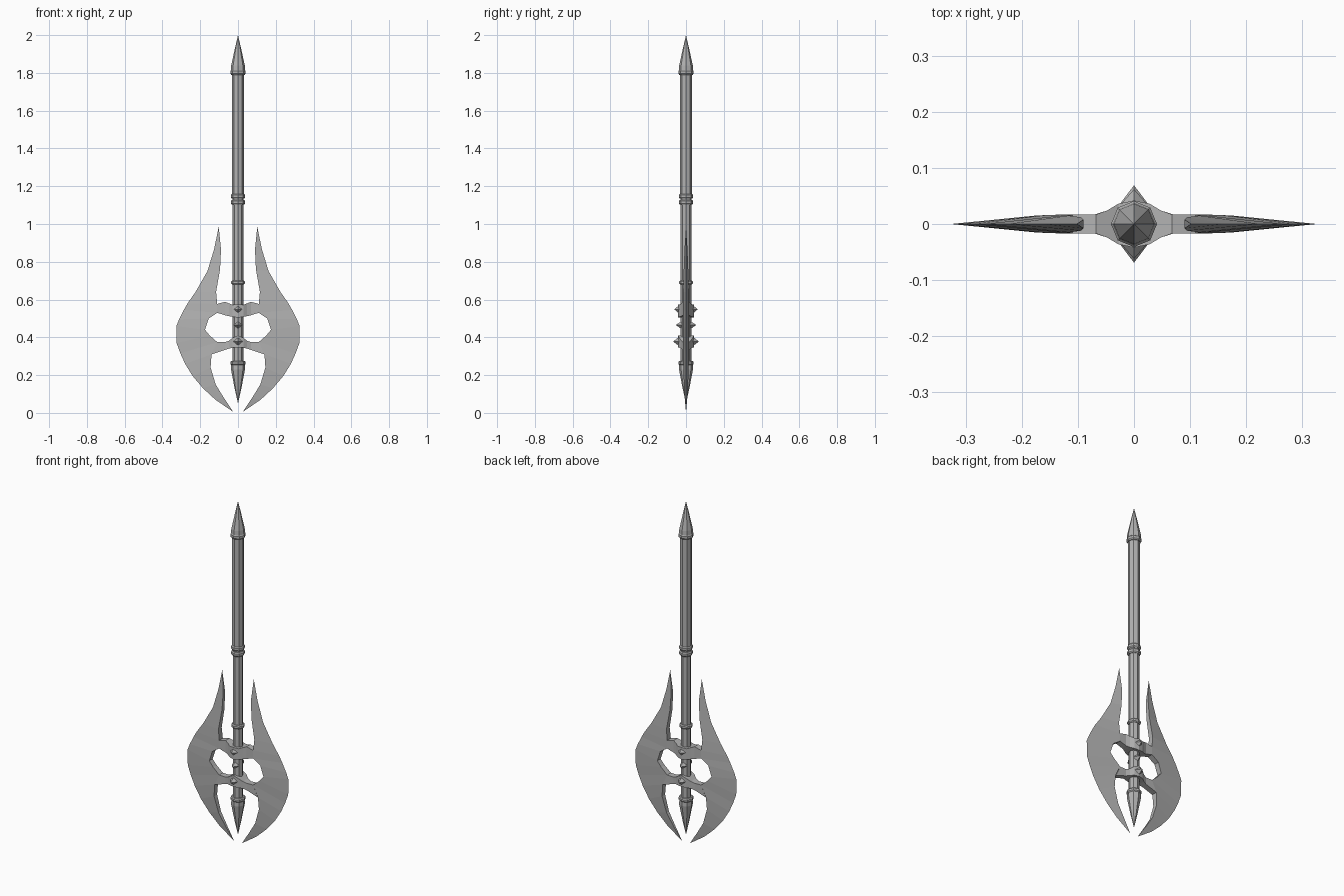
import bpy, bmesh, math
from mathutils import Matrix, Vector

cube = bpy.data.objects.get("Cube")
if cube:
    bpy.data.objects.remove(cube, do_unlink=True)

steel = bpy.data.materials.new("grey_steel")
steel.use_nodes = True
GREY = (0.45, 0.45, 0.45, 1)
steel.diffuse_color = GREY
steel.node_tree.nodes["Principled BSDF"].inputs["Base Color"].default_value = GREY


def finish(name, bm, mirror=False):
    bmesh.ops.remove_doubles(bm, verts=bm.verts, dist=1e-5)
    bmesh.ops.recalc_face_normals(bm, faces=bm.faces)
    mesh = bpy.data.meshes.new(name)
    bm.to_mesh(mesh)
    bm.free()
    mesh.materials.append(steel)
    obj = bpy.data.objects.new(name, mesh)
    bpy.context.collection.objects.link(obj)
    if mirror:
        obj.modifiers.new("Mirror", 'MIRROR')
    return obj


def loft(name, rings, mirror=False):
    """Skin closed rings of equal length; a ring of equal points makes a tip."""
    bm = bmesh.new()
    for a, b in zip(rings, rings[1:]):
        n = len(a)
        for i in range(n):
            j = (i + 1) % n
            points = []
            for p in (a[i], a[j], b[j], b[i]):
                if p not in points:
                    points.append(p)
            if len(points) > 2:
                bm.faces.new([bm.verts.new(p) for p in points])
    return finish(name, bm, mirror)


def lathe(name, profile, sides=8):
    rings = []
    for r, z in profile:
        rings.append([(r * math.cos(math.tau * i / sides),
                       r * math.sin(math.tau * i / sides), z) for i in range(sides)])
    return loft(name, rings)


def collar(name, z, r, height):
    """Chamfered ring around the shaft."""
    h = height / 2
    lathe(name, [(0.02, z - h), (r - 0.005, z - h), (r, z - h / 2),
                 (r, z + h / 2), (r - 0.005, z + h), (0.02, z + h)])


# Shaft with a point at each end
lathe("shaft", [(0, 0.25), (0.028, 0.25), (0.028, 1.1), (0.031, 1.15), (0.031, 1.8), (0, 1.8)])
lathe("top_point", [(0, 1.815), (0.038, 1.815), (0.036, 1.84), (0.014, 1.94), (0, 2.0)])
lathe("bottom_point", [(0, 0.05), (0.018, 0.13), (0.037, 0.23), (0.036, 0.255), (0, 0.255)])
for name, z, r, h in (("top_collar", 1.803, 0.041, 0.026),
                      ("grip_upper_ring", 1.147, 0.037, 0.026),
                      ("grip_lower_ring", 1.115, 0.037, 0.026),
                      ("neck_ring", 0.69, 0.036, 0.022),
                      ("bottom_collar", 0.264, 0.041, 0.022)):
    collar(name, z, r, h)

# Crescent blades: thick inner edge, sharp outer edge (inner x, z, outer x, z, half thickness)
blade = [
    (0.102, 0.985, 0.102, 0.985, 0),
    (0.09, 0.865, 0.127, 0.865, 0.008),
    (0.095, 0.76, 0.162, 0.75, 0.012),
    (0.116, 0.64, 0.225, 0.64, 0.015),
    (0.11, 0.577, 0.267, 0.58, 0.017),
    (0.11, 0.53, 0.287, 0.545, 0.017),
    (0.155, 0.5, 0.312, 0.495, 0.016),
    (0.175, 0.44, 0.326, 0.46, 0.015),
    (0.15, 0.41, 0.325, 0.37, 0.016),
    (0.11, 0.375, 0.305, 0.315, 0.017),
    (0.14, 0.31, 0.28, 0.26, 0.016),
    (0.145, 0.24, 0.24, 0.195, 0.014),
    (0.118, 0.15, 0.185, 0.13, 0.011),
    (0.075, 0.08, 0.12, 0.07, 0.007),
    (0.025, 0.005, 0.025, 0.005, 0),
]
loft("blades", [[(ix, -t, iz), (ox, 0, oz), (ix, t, iz)]
                for ix, iz, ox, oz, t in blade], mirror=True)


# Arms that wrap the shaft and carry the blades (bottom x, z, top x, z, half thickness)
def arm(name, sections):
    loft(name, [[(bx, -t, bz), (tx, -t, tz), (tx, t, tz), (bx, t, bz)]
                for bx, bz, tx, tz, t in sections], mirror=True)


arm("upper_arms", [(0, 0.505, 0, 0.575, 0.042), (0.028, 0.508, 0.028, 0.572, 0.036),
                   (0.048, 0.512, 0.048, 0.58, 0.024), (0.068, 0.517, 0.068, 0.588, 0.017),
                   (0.11, 0.53, 0.11, 0.577, 0.017)])
arm("lower_arms", [(0, 0.345, 0, 0.41, 0.042), (0.028, 0.345, 0.028, 0.398, 0.036),
                   (0.048, 0.34, 0.048, 0.382, 0.024), (0.07, 0.333, 0.07, 0.374, 0.017),
                   (0.14, 0.31, 0.11, 0.375, 0.017)])

# Pyramid studs on the front and back
for name, z, base, tip, r in (("upper_stud", 0.548, 0.036, 0.062, 0.023),
                              ("middle_stud", 0.465, 0.022, 0.054, 0.022),
                              ("lower_stud", 0.378, 0.036, 0.069, 0.025)):
    for side, label in ((-1, "front_"), (1, "back_")):
        bm = bmesh.new()
        turn = Matrix.Rotation(-side * math.pi / 2, 4, 'X')
        place = Matrix.Translation(Vector((0, side * (base + tip) / 2, z)))
        bmesh.ops.create_cone(bm, cap_ends=True, segments=4, radius1=r, radius2=0,
                              depth=tip - base, matrix=place @ turn)
        finish(label + name, bm)
